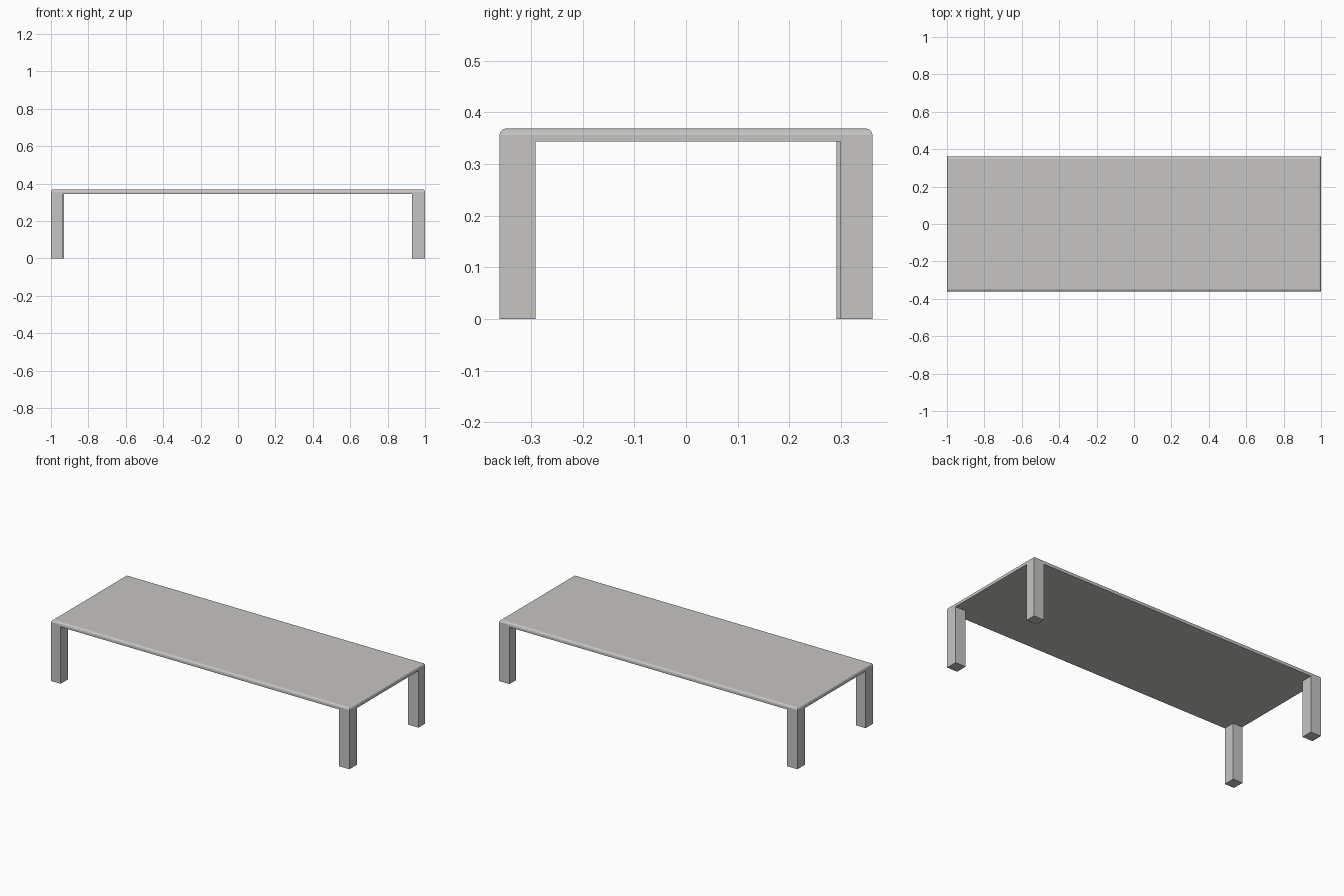
import bpy, bmesh
from mathutils import Vector

if "Cube" in bpy.data.objects:
    bpy.data.objects.remove(bpy.data.objects["Cube"])

HX, HY = 1.0, 0.361          # half length and half depth
UNDER, TOP = 0.344, 0.369    # underside and top of the slab

mat = bpy.data.materials.new("light warm grey")
mat.diffuse_color = (0.57, 0.56, 0.545, 1)
mat.use_nodes = True
mat.node_tree.nodes["Principled BSDF"].inputs["Base Color"].default_value = mat.diffuse_color


def box(name, lo, hi, round_top=0.0):
    """Box between two corners, optionally with rounded upper edges."""
    bm = bmesh.new()
    bmesh.ops.create_cube(bm, size=1)
    lo, hi = Vector(lo), Vector(hi)
    for v in bm.verts:
        v.co = Vector([lo[i] + (v.co[i] + 0.5) * (hi[i] - lo[i]) for i in range(3)])
    if round_top:
        edges = [e for e in bm.edges if all(v.co.z > hi.z - 1e-5 for v in e.verts)]
        bmesh.ops.bevel(bm, geom=edges, offset=round_top, segments=3,
                        profile=0.5, affect='EDGES')
    me = bpy.data.meshes.new(name)
    bm.to_mesh(me)
    bm.free()
    me.materials.append(mat)
    ob = bpy.data.objects.new(name, me)
    bpy.context.collection.objects.link(ob)
    return ob


# Thin slab with softened upper edges
box("table_top", (-HX, -HY, UNDER), (HX, HY, TOP), 0.013)

# Square corner legs, flush with the slab (two are slightly slimmer)
legs = {
    "front_left_leg": (-1, -1, 0.064, 0.07),
    "front_right_leg": (1, -1, 0.07, 0.07),
    "back_left_leg": (-1, 1, 0.07, 0.07),
    "back_right_leg": (1, 1, 0.07, 0.062),
}
for name, (sx, sy, w, d) in legs.items():
    xs = sorted((sx * HX, sx * (HX - w)))
    ys = sorted((sy * HY, sy * (HY - d)))
    box(name, (xs[0], ys[0], 0), (xs[1], ys[1], UNDER))
